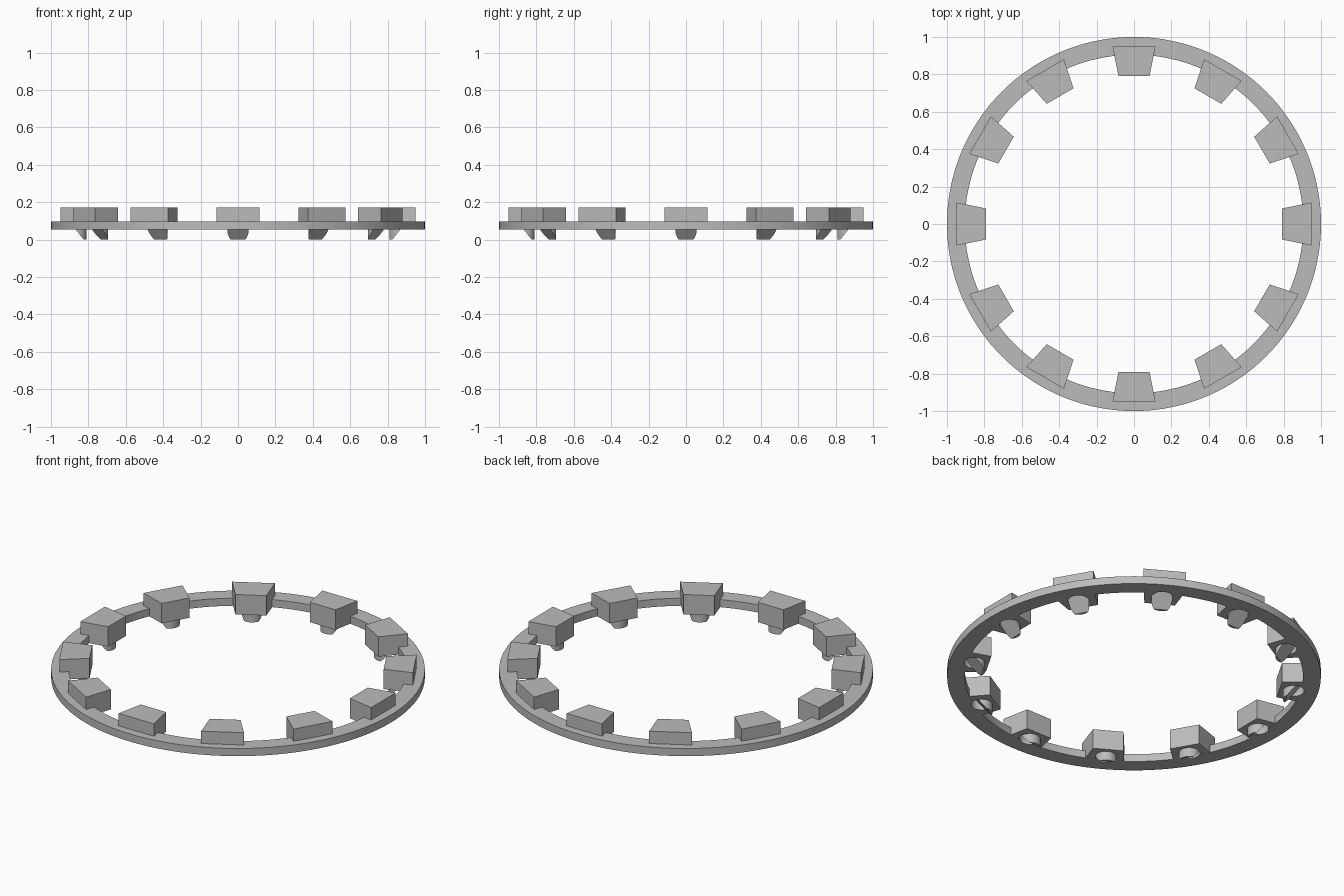
import bpy, bmesh, math
from mathutils import Matrix, Vector

cube = bpy.data.objects.get("Cube")
if cube:
    bpy.data.objects.remove(cube, do_unlink=True)

COUNT = 12
RING_LOW, RING_HIGH, TOP = 0.053, 0.098, 0.171
RING_IN, RING_OUT = 0.905, 1.0
PEG_R, PEG_CENTRE = 0.057, 0.867
PEG_TIP = 0.825

grey = bpy.data.materials.new("plain grey")
grey.use_nodes = True
colour = (0.5, 0.5, 0.5, 1)
grey.diffuse_color = colour
grey.node_tree.nodes["Principled BSDF"].inputs["Base Color"].default_value = colour


def make_object(name, bm):
    bmesh.ops.recalc_face_normals(bm, faces=bm.faces)
    mesh = bpy.data.meshes.new(name)
    bm.to_mesh(mesh)
    bm.free()
    mesh.materials.append(grey)
    obj = bpy.data.objects.new(name, mesh)
    bpy.context.collection.objects.link(obj)
    return obj


def activate(obj):
    bpy.ops.object.select_all(action='DESELECT')
    obj.select_set(True)
    bpy.context.view_layer.objects.active = obj


def smooth(obj):
    activate(obj)
    bpy.ops.object.shade_smooth_by_angle(angle=math.radians(30))


def sliced_cylinder(low, high, keep_inner):
    """Upright cylinder cut by the slanted plane of the peg."""
    bm = bmesh.new()
    bmesh.ops.create_cone(bm, cap_ends=True, segments=48, radius1=PEG_R,
                          radius2=PEG_R, depth=high - low,
                          matrix=Matrix.Translation((PEG_CENTRE, 0, (low + high) / 2)))
    cut = bmesh.ops.bisect_plane(
        bm, geom=bm.verts[:] + bm.edges[:] + bm.faces[:],
        plane_co=(PEG_TIP, 0, 0),
        plane_no=Vector((RING_LOW, 0, PEG_TIP - PEG_CENTRE)).normalized(),
        clear_outer=keep_inner, clear_inner=not keep_inner)
    bmesh.ops.holes_fill(bm, edges=[e for e in bm.edges if e.is_boundary])
    return bm


def subtract(obj, cutter):
    activate(obj)
    mod = obj.modifiers.new("recess", 'BOOLEAN')
    mod.operation = 'DIFFERENCE'
    mod.solver = 'EXACT'
    mod.object = cutter
    bpy.ops.object.modifier_apply(modifier=mod.name)


def repeat_around(obj):
    """Evenly spaced linked copies around the ring."""
    for i in range(1, COUNT):
        copy = obj.copy()
        copy.name = f"{obj.name}_{i + 1}"
        copy.rotation_euler.z = math.tau * i / COUNT
        bpy.context.collection.objects.link(copy)


# Flat ring, a rectangle spun about the vertical axis
bm = bmesh.new()
section = [(RING_IN, RING_LOW), (RING_OUT, RING_LOW), (RING_OUT, RING_HIGH), (RING_IN, RING_HIGH)]
corners = [bm.verts.new((r, 0, z)) for r, z in section]
edges = [bm.edges.new((corners[i], corners[i - 1])) for i in range(4)]
bmesh.ops.spin(bm, geom=corners + edges, cent=(0, 0, 0), axis=(0, 0, 1),
               angle=math.tau, steps=144, use_merge=True)
bmesh.ops.remove_doubles(bm, verts=bm.verts, dist=1e-5)
ring = make_object("ring", bm)

# Tapered block with a step that sits over the ring
step = RING_IN + 0.007
profile = [(0.79, RING_LOW + 0.0005), (step, RING_LOW + 0.0005), (step, RING_HIGH - 0.001),
           (0.95, RING_HIGH - 0.001), (0.95, TOP), (0.79, TOP)]
bm = bmesh.new()
sides = []
for sign in (-1, 1):
    sides.append([bm.verts.new((r, sign * (0.083 + 0.2 * (r - 0.79)), z)) for r, z in profile])
    bm.faces.new(sides[-1])
for i in range(len(profile)):
    bm.faces.new((sides[0][i - 1], sides[0][i], sides[1][i], sides[1][i - 1]))
block = make_object("block", bm)

# Slanted recess cut into the block and the ring
cutter = make_object("recess_cutter", sliced_cylinder(-0.01, 0.2, False))
cutter.hide_render = True
subtract(block, cutter)
bm = bmesh.new()
for i in range(COUNT):
    cutter.data.transform(Matrix.Rotation(math.tau / COUNT, 4, 'Z'))
    bm.from_mesh(cutter.data)
ring_cutter = make_object("ring_recess_cutter", bm)
subtract(ring, ring_cutter)
for helper in (cutter, ring_cutter):
    bpy.data.objects.remove(helper, do_unlink=True)

# Round peg below each block with a slanted outer face
peg = make_object("peg", sliced_cylinder(0, RING_LOW + 0.0005, True))

for part in (ring, block, peg):
    smooth(part)
repeat_around(block)
repeat_around(peg)
